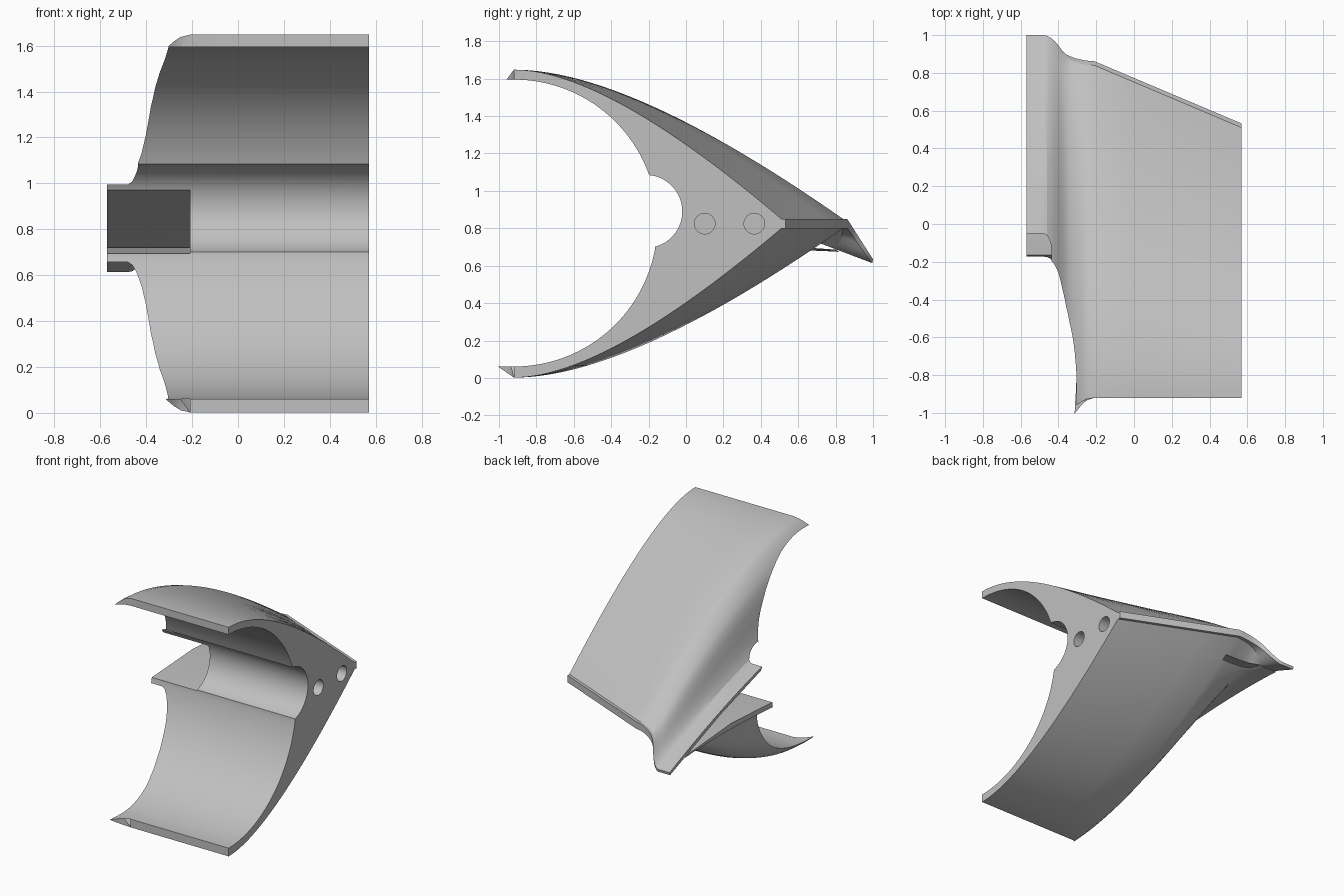
import bpy, bmesh, math

if "Cube" in bpy.data.objects:
    bpy.data.objects.remove(bpy.data.objects["Cube"])

grey = bpy.data.materials.new("light_grey")
grey.use_nodes = True
colour = (0.53, 0.53, 0.53, 1)
grey.diffuse_color = colour
grey.node_tree.nodes["Principled BSDF"].inputs["Base Color"].default_value = colour

MID = 0.825      # height of the symmetry plane
STEPS = 28


def loft(name, rings):
    """Skin a list of equal (x, [(y, z)...]) rings and cap both ends."""
    bm = bmesh.new()
    loops = [[bm.verts.new((x, y, z)) for y, z in ring] for x, ring in rings]
    n = len(loops[0])
    for a, b in zip(loops, loops[1:]):
        for i in range(n):
            j = (i + 1) % n
            bm.faces.new((a[i], a[j], b[j], b[i]))
    bm.faces.new(loops[0])
    bm.faces.new(loops[-1])
    bmesh.ops.recalc_face_normals(bm, faces=bm.faces)
    mesh = bpy.data.meshes.new(name)
    bm.to_mesh(mesh)
    bm.free()
    mesh.materials.append(grey)
    obj = bpy.data.objects.new(name, mesh)
    bpy.context.collection.objects.link(obj)
    return obj


def prism(name, x0, x1, outline):
    return loft(name, [(x0, outline), (x1, outline)])


def arc(cy, cz, r, start, end, n):
    angles = [math.radians(start + (end - start) * i / n) for i in range(n + 1)]
    return [(cy + r * math.cos(a), cz + r * math.sin(a)) for a in angles]


def bezier(p, q, r):
    out = []
    for i in range(STEPS + 1):
        t = i / STEPS
        out.append(tuple((1 - t) ** 2 * a + 2 * t * (1 - t) * b + t * t * c
                         for a, b, c in zip(p, q, r)))
    return out


def mix(a, b, t):
    return [tuple(u + (v - u) * t for u, v in zip(p, q)) for p, q in zip(a, b)]


def body_ring(x):
    # tapered body: two mirrored curves meeting in a blunt trailing edge
    t = (0.57 - max(x, -0.21)) / 0.78
    tail = 0.51 + 0.33 * t
    top = bezier((-0.92, 1.648), (-0.43 + 0.13 * t, 1.648), (tail, 0.85))
    edge = [(tail + 0.022, 0.85), (tail + 0.022, 0.80)]
    return top + edge + [(y, 2 * MID - z) for y, z in reversed(top)]


# thin tip section: sloping upper vane over a flat lower vane
upper = bezier((-1.3, 1.15), (-0.3, 1.18), (0.985, 0.64))
lower = bezier((0.82, 0.674), (-0.1, 0.73), (-1.6, 0.47))
vane_ring = upper + [(1.0, 0.634), (0.995, 0.612)] + lower

# x stations with the blend from body to tip section
blend = [(0.57, 0), (0.3, 0), (0, 0), (-0.21, 0), (-0.25, 0.02), (-0.28, 0.06),
         (-0.31, 0.115), (-0.34, 0.19), (-0.36, 0.27), (-0.38, 0.40), (-0.4, 0.60),
         (-0.42, 0.77), (-0.44, 0.89), (-0.46, 0.97), (-0.48, 1), (-0.57, 1)]
shell = loft("shell", [(x, mix(body_ring(x), vane_ring, s)) for x, s in blend])

# large round cavity with the smaller bearing groove behind it
CY, CZ, R = -0.92, 0.828, 0.767
cavity = ([(-2, CZ + R)] + arc(CY, CZ, R, 90, 19.6, 36)
          + arc(-0.215, 0.89, 0.195, 85, -75, 32)
          + arc(CY, CZ, R, -10, -90, 36) + [(-2, CZ - R)])
slot = [(-0.3, 1.05), (-0.05, 0.975), (0.43, 0.828), (1.02, 0.605), (1.0, 0.58),
        (0.84, 0.66), (0.8, 0.686), (0.3, 0.722), (-0.165, 0.695), (-0.3, 0.69)]
cutters = [prism("cavity_cutter", 0.8, -0.8, cavity),
           prism("slot_cutter", -0.21, -0.8, slot)]
# two pin holes in the flat end
for y in (0.1, 0.365):
    cutters.append(prism("pin_hole_cutter", 0.8, 0.45, arc(y, MID, 0.055, 0, 348.75, 31)))

bpy.context.view_layer.objects.active = shell
shell.select_set(True)
for cutter in cutters:
    mod = shell.modifiers.new("cut", "BOOLEAN")
    mod.operation = "DIFFERENCE"
    mod.solver = "EXACT"
    mod.object = cutter
    bpy.ops.object.modifier_apply(modifier=mod.name)
    bpy.data.objects.remove(cutter)

bpy.ops.object.select_all(action="DESELECT")
shell.select_set(True)
bpy.ops.object.shade_smooth_by_angle(angle=math.radians(25))
